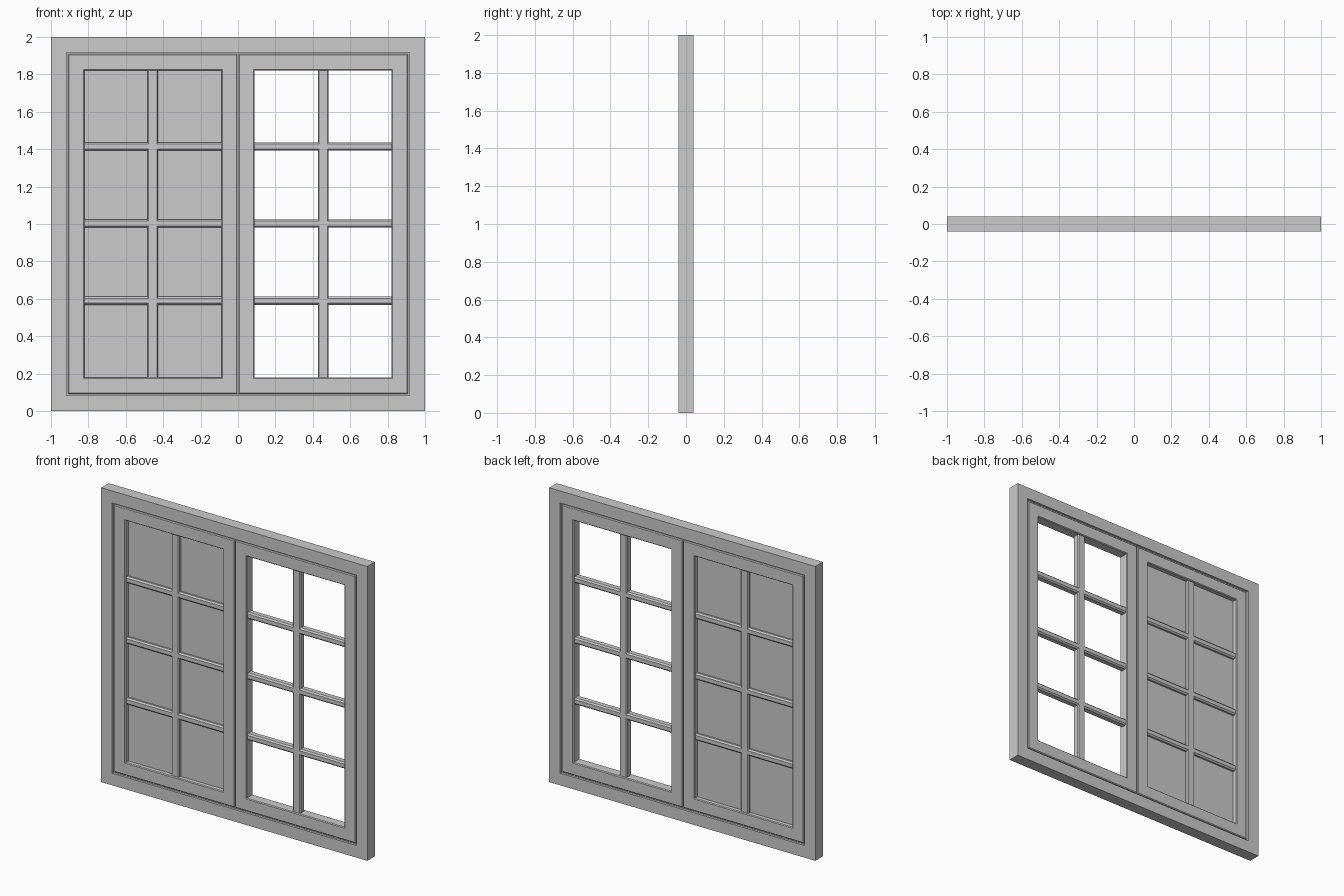
import bpy, bmesh

old = bpy.data.objects.get("Cube")
if old:
    bpy.data.objects.remove(old)

paint = bpy.data.materials.new("grey_paint")
paint.use_nodes = True
GREY = (0.6, 0.6, 0.6, 1)
paint.diffuse_color = GREY
paint.node_tree.nodes["Principled BSDF"].inputs["Base Color"].default_value = GREY


def finish(name, bm):
    bmesh.ops.recalc_face_normals(bm, faces=bm.faces)
    mesh = bpy.data.meshes.new(name)
    bm.to_mesh(mesh)
    bm.free()
    mesh.materials.append(paint)
    obj = bpy.data.objects.new(name, mesh)
    bpy.context.collection.objects.link(obj)
    return obj


def ring(name, rect, profile):
    """Mitred rectangular frame; profile lists (inset from rect, y)."""
    x0, x1, z0, z1 = rect
    bm = bmesh.new()
    loops = [[bm.verts.new(p) for p in ((x0 + i, y, z0 + i), (x1 - i, y, z0 + i),
                                        (x1 - i, y, z1 - i), (x0 + i, y, z1 - i))]
             for i, y in profile]
    for a, b in zip(loops, loops[1:] + loops[:1]):
        for k in range(4):
            n = (k + 1) % 4
            bm.faces.new((a[k], a[n], b[n], b[k]))
    return finish(name, bm)


def bar(name, x0, x1, z0, z1, depth, chamfer=0, vertical=False):
    """Bar centred on y = 0 with its long edges chamfered."""
    bm = bmesh.new()
    bmesh.ops.create_cube(bm, size=1)
    for v in bm.verts:
        v.co.x = x0 if v.co.x < 0 else x1
        v.co.z = z0 if v.co.z < 0 else z1
        v.co.y *= 2 * depth
    if chamfer:
        axis = 2 if vertical else 0
        long_edges = [e for e in bm.edges
                      if abs(e.verts[0].co[axis] - e.verts[1].co[axis]) > 0.1]
        bmesh.ops.bevel(bm, geom=long_edges, offset=chamfer, segments=1, affect='EDGES')
    return finish(name, bm)


def both_sides(half):
    """Complete a front half profile with its mirror at the back."""
    return half + [(i, -y) for i, y in reversed(half)]


# Outer frame with a stepped rebate
FACE, STEP = -0.04, -0.025
ring("outer_frame", (-1, 1, 0, 2),
     both_sides([(0, FACE), (0.082, FACE), (0.082, STEP), (0.094, STEP)]))

for side, sign in (("right", -1), ("left", 1)):
    # Sash with eased edges
    xs = sorted((sign * 0.002, sign * 0.908))
    ring(side + "_sash", (xs[0], xs[1], 0.092, 1.908),
         both_sides([(0, -0.03), (0.005, -0.035), (0.081, -0.035), (0.086, -0.03)]))

    # Glazing bars
    mid = sign * 0.456
    bar(side + "_upright_bar", mid - 0.029, mid + 0.029, 0.17, 1.83, 0.025, 0.007, True)
    for i in range(3):
        z = 0.59 + i * 0.4125
        bar(f"{side}_cross_bar_{i + 1}", mid - 0.37, mid + 0.37,
            z - 0.022, z + 0.022, 0.025, 0.009)

# Solid panel filling the right sash
bar("right_pane", -0.83, -0.08, 0.17, 1.83, 0.004)
